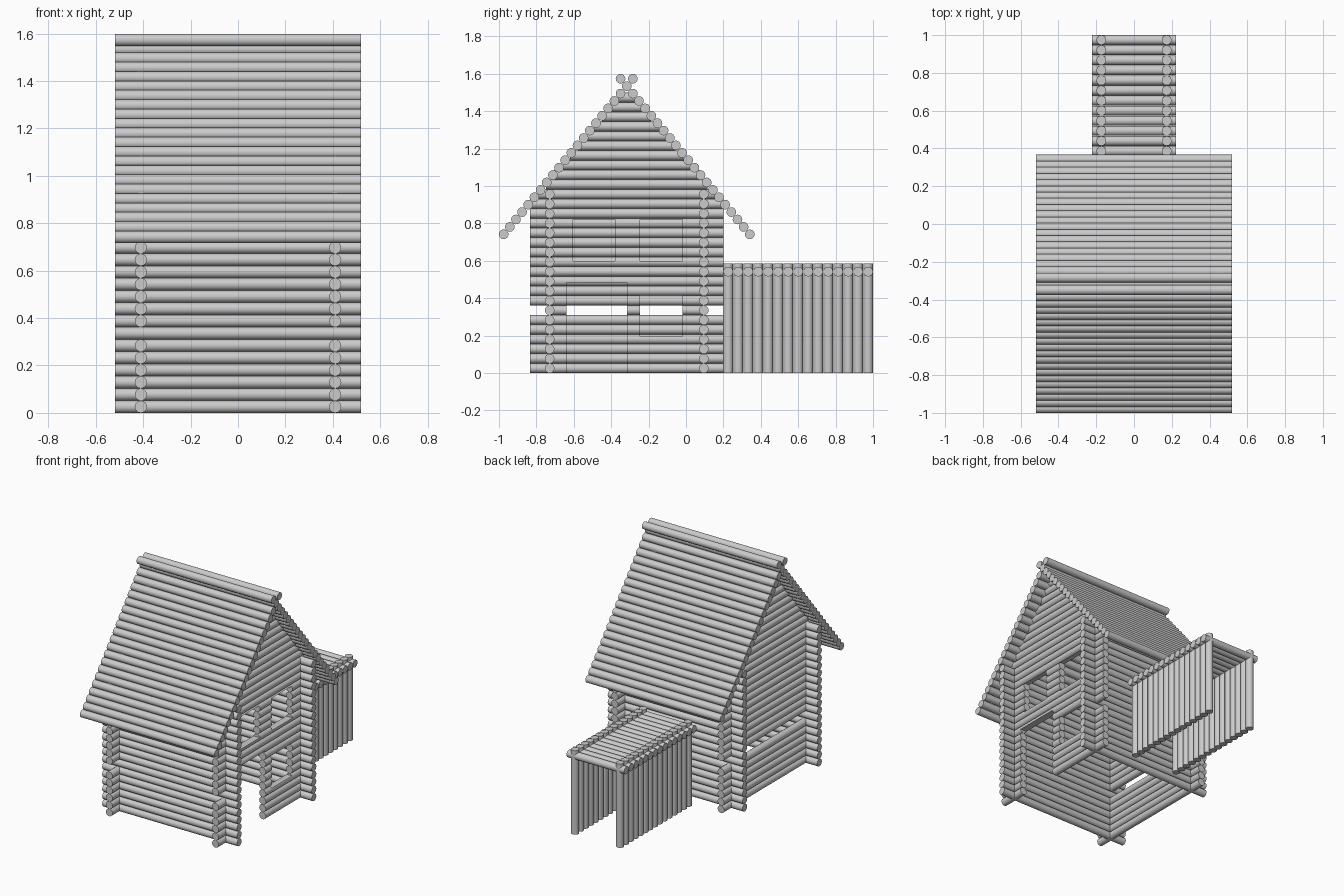
import bpy, bmesh
from mathutils import Matrix, Vector

if "Cube" in bpy.data.objects:
    bpy.data.objects.remove(bpy.data.objects["Cube"])

R = 0.0258          # log radius
PITCH = 0.0517      # height of one course
MID = -0.317        # house centre line in y
HALF = 0.5175       # half length of a wall log
SX, SY = 0.41, 0.412  # wall centre offsets


def build(name, logs):
    """One object made of round logs, each given by its two end points."""
    bm = bmesh.new()
    for a, b in logs:
        a, b = Vector(a), Vector(b)
        d = b - a
        m = Matrix.Translation((a + b) / 2) @ d.to_track_quat('Z', 'Y').to_matrix().to_4x4()
        bmesh.ops.create_cone(bm, cap_ends=True, segments=16, radius1=R,
                              radius2=R, depth=d.length, matrix=m)
    me = bpy.data.meshes.new(name)
    bm.to_mesh(me)
    bm.free()
    ob = bpy.data.objects.new(name, me)
    bpy.context.collection.objects.link(ob)
    bpy.ops.object.select_all(action='DESELECT')
    bpy.context.view_layer.objects.active = ob
    ob.select_set(True)
    bpy.ops.object.shade_smooth_by_angle()
    return ob


def along_x(y, z, h):
    return (-h, y, z), (h, y, z)


def course(k):
    return R + PITCH * k


# Front and back walls
for name, s in (("front_wall", -1), ("back_wall", 1)):
    build(name, [along_x(MID + s * SY, course(k), 0.52) for k in range(19)])


# Side walls with gables; course 6 is open on the left and short on the right
def side_logs(x, right):
    logs = []
    for k in range(29):
        z = course(k)
        h = min(HALF, 0.829 * (1.534 - z) - 0.005)
        if k == 6:
            if not right:
                continue
            h = SY
        logs.append(((x, MID - h, z), (x, MID + h, z)))
    return logs


build("left_wall", side_logs(-SX, False))
right_wall = build("right_wall", side_logs(SX, True))

# Door and window openings in the right wall: y0, y1, z0, z1
openings = {"door": (-0.64, -0.315, -0.1, 0.485),
            "lower_window": (-0.245, -0.02, 0.195, 0.415),
            "upper_window_front": (-0.605, -0.38, 0.6, 0.82),
            "upper_window_back": (-0.245, -0.02, 0.6, 0.82)}
for name, (y0, y1, z0, z1) in openings.items():
    bpy.ops.mesh.primitive_cube_add(size=1, location=(SX, (y0 + y1) / 2, (z0 + z1) / 2))
    cutter = bpy.context.object
    cutter.name = name + "_cutter"
    cutter.scale = (0.2, y1 - y0, z1 - z0)
    mod = right_wall.modifiers.new(name, 'BOOLEAN')
    mod.operation, mod.solver, mod.object = 'DIFFERENCE', 'EXACT', cutter
    bpy.context.view_layer.objects.active = right_wall
    bpy.ops.object.modifier_apply(modifier=name)
    bpy.data.objects.remove(cutter)

# Roof slopes, each running one log past the ridge
for name, s in (("front_roof", -1), ("back_roof", 1)):
    build(name, [along_x(MID + s * 0.0329 * (20 - i), 0.742 + 0.0396 * i, 0.52)
                 for i in range(22) if not (s == 1 and i == 20)])

# Covered passage at the back: upright posts and a cross-log roof
rows = [0.226 + i * 0.748 / 14 for i in range(15)]
for name, x in (("passage_left_wall", -0.173), ("passage_right_wall", 0.173)):
    build(name, [((x, y, 0), (x, y, 0.585)) for y in rows])
build("passage_roof", [along_x(y, 0.542, 0.222) for y in rows])
